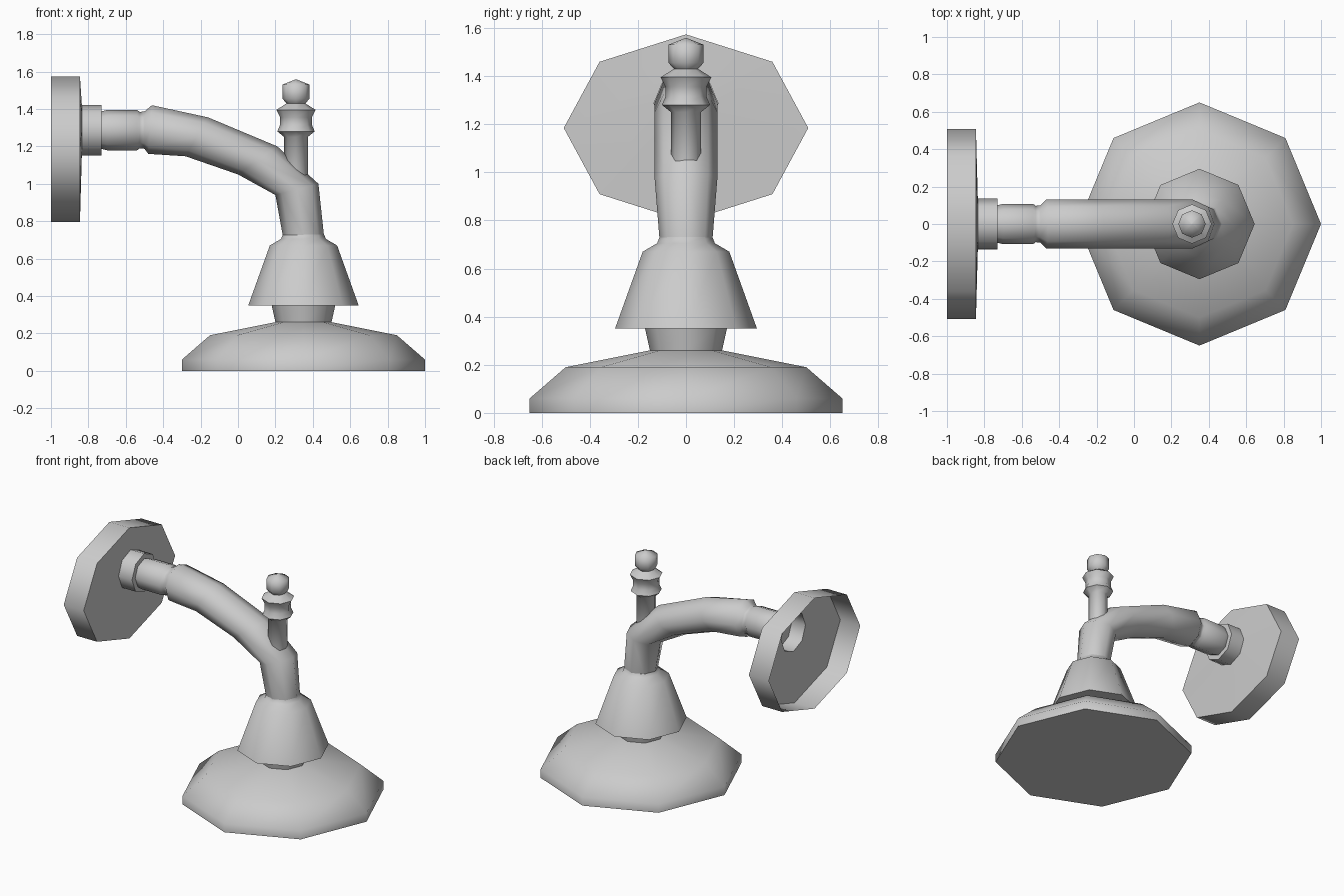
import bpy, bmesh
from math import sin, cos, pi, radians
from mathutils import Vector

if "Cube" in bpy.data.objects:
    bpy.data.objects.remove(bpy.data.objects["Cube"])

SIDES = 8


def loft(name, rings, cap_start=False, cap_end=False):
    """Octagonal skin through rings; a ring is (x1, z1, x2, z2, half width in y)."""
    bm = bmesh.new()
    loops = []
    for x1, z1, x2, z2, ry in rings:
        a, b = Vector((x1, 0, z1)), Vector((x2, 0, z2))
        mid, arm = (a + b) / 2, (a - b) / 2
        loops.append([bm.verts.new(mid + arm * cos(2 * pi * i / SIDES)
                                   + Vector((0, ry * sin(2 * pi * i / SIDES), 0)))
                      for i in range(SIDES)])
    for lo, hi in zip(loops, loops[1:]):
        for i in range(SIDES):
            j = (i + 1) % SIDES
            bm.faces.new((lo[i], lo[j], hi[j], hi[i]))
    if cap_start:
        bm.faces.new(loops[0])
    if cap_end:
        bm.faces.new(loops[-1])
    bmesh.ops.recalc_face_normals(bm, faces=bm.faces)
    mesh = bpy.data.meshes.new(name)
    bm.to_mesh(mesh)
    bm.free()
    ob = bpy.data.objects.new(name, mesh)
    bpy.context.collection.objects.link(ob)
    bpy.ops.object.select_all(action='DESELECT')
    ob.select_set(True)
    bpy.context.view_layer.objects.active = ob
    bpy.ops.object.shade_smooth_by_angle(angle=radians(68))
    return ob


def upright(cx, profile):
    """Rings around a vertical axis from (radius, z) pairs."""
    return [(cx + r, z, cx - r, z, r) for r, z in profile]


def level(cz, profile):
    """Rings around a horizontal x axis from (radius, x) pairs."""
    return [(x, cz + r, x, cz - r, r) for r, x in profile]


# Dish with a closed flat underside, its neck, and the flared cup above
loft("dish", upright(0.35, [(0.60, 0.0), (0.65, 0), (0.65, 0.06),
                            (0.50, 0.19), (0.15, 0.26), (0.17, 0.35)]),
     cap_start=True)
loft("cup", upright(0.35, [(0.165, 0.35), (0.295, 0.35), (0.18, 0.67),
                           (0.12, 0.705), (0.11, 0.73)]))

# Hollow wall flange, slightly oval, running into the pipe stub
loft("wall_flange",
     [(-1, 1.573, -1, 0.795, 0.508), (-0.845, 1.573, -0.845, 0.795, 0.508)]
     + level(1.287, [(0.135, -0.835), (0.135, -0.73), (0.10, -0.73)]))

# Ferrule and bent arm
loft("arm", level(1.287, [(0.10, -0.73), (0.108, -0.70), (0.108, -0.54),
                          (0.097, -0.525), (0.10, -0.50)])
     + [(-0.46, 1.42, -0.48, 1.16, 0.13),
        (-0.16, 1.355, -0.28, 1.147, 0.13),
        (0.21, 1.20, 0.00, 1.05, 0.13),
        (0.43, 1.00, 0.20, 0.94, 0.13),
        (0.46, 0.72, 0.24, 0.72, 0.11)], cap_start=True)

# Valve spindle with collar and knob
loft("spindle", upright(0.31, [(0.063, 1.0), (0.063, 1.25), (0.10, 1.28),
                               (0.085, 1.315), (0.085, 1.355), (0.105, 1.395),
                               (0.05, 1.43), (0.073, 1.455), (0.073, 1.53),
                               (0.005, 1.557)]), cap_end=True)
